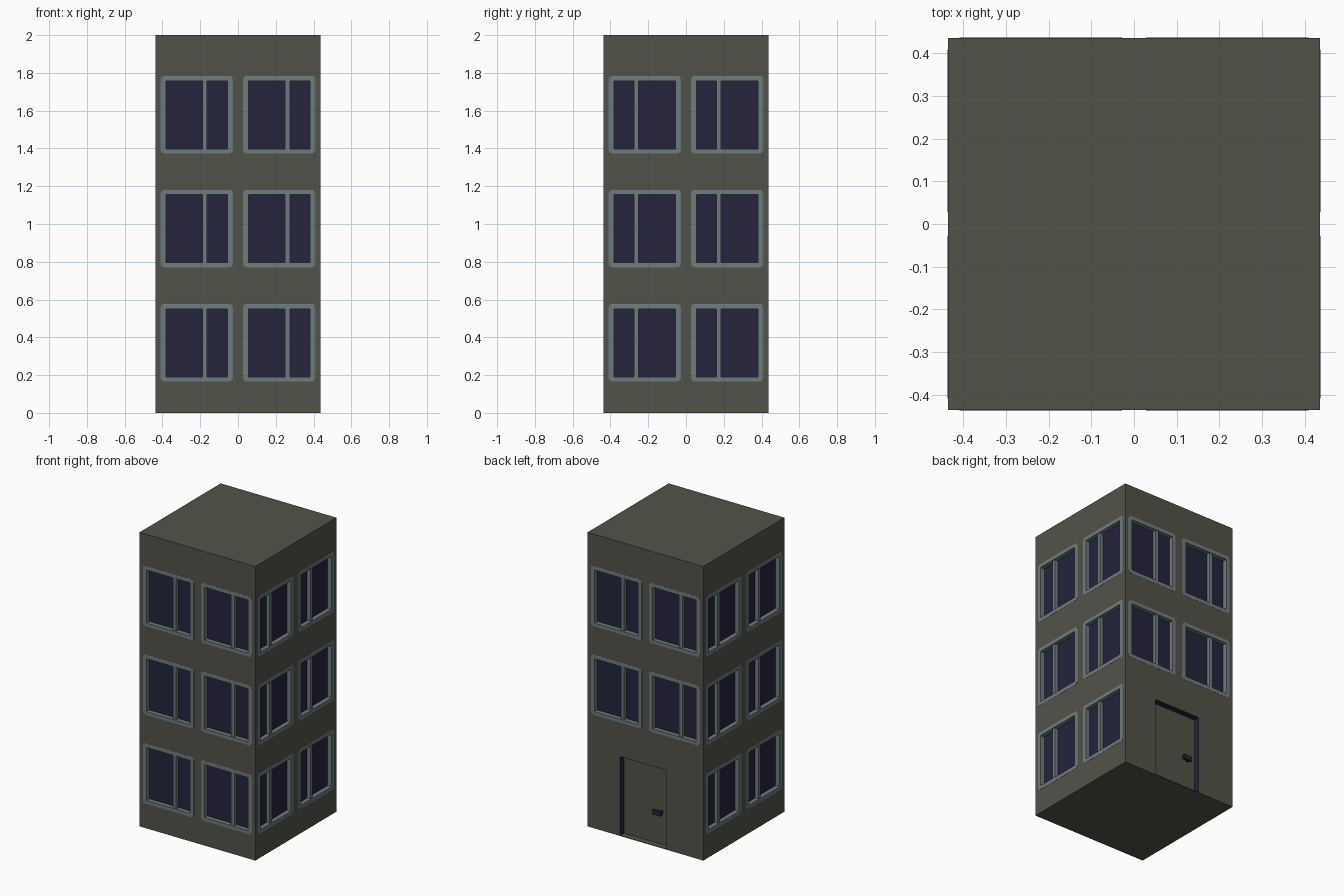
import bpy, bmesh, math
from mathutils import Matrix

if "Cube" in bpy.data.objects:
    bpy.data.objects.remove(bpy.data.objects["Cube"])

HALF = 0.4375          # outer half width, at the window frames
WALL = 0.4355          # wall surface, frames stand just proud of it
ROWS = (0.371, 0.975, 1.578)
COLS = (-0.2185, 0.2185)
DOOR = (-0.19, 0.16, 0.54)


def material(name, rgb):
    m = bpy.data.materials.new(name)
    m.diffuse_color = (*rgb, 1)
    m.use_nodes = True
    m.node_tree.nodes["Principled BSDF"].inputs["Base Color"].default_value = m.diffuse_color
    return m


WALL_M = material("wall_grey_brown", (0.086, 0.084, 0.066))
FRAME_M = material("frame_grey", (0.158, 0.2, 0.208))
GLASS_M = material("dark_navy", (0.018, 0.017, 0.046))


def side(k):
    return Matrix.Rotation(k * math.pi / 2, 4, 'Z')


def finish(bm, name, mats):
    me = bpy.data.meshes.new(name)
    bm.to_mesh(me)
    bm.free()
    for m in mats:
        me.materials.append(m)
    ob = bpy.data.objects.new(name, me)
    bpy.context.collection.objects.link(ob)
    return ob


def add_box(bm, x, y, z, mat=None):
    """Box between (low, high) pairs, then turned by mat."""
    m = Matrix.Translation(((x[0] + x[1]) / 2, (y[0] + y[1]) / 2, (z[0] + z[1]) / 2))
    m = m @ Matrix.Diagonal((x[1] - x[0], y[1] - y[0], z[1] - z[0], 1))
    bmesh.ops.create_cube(bm, size=1, matrix=(mat @ m) if mat else m)


def rounded_loop(bm, cx, cz, hw, hh, r, y):
    """Rounded rectangle facing -y, counter-clockwise."""
    verts = []
    for q, (sx, sz) in enumerate(((1, 1), (-1, 1), (-1, -1), (1, -1))):
        for i in range(4):
            a = (q + i / 3) * math.pi / 2
            verts.append(bm.verts.new((cx + sx * (hw - r) + r * math.cos(a), y,
                                       cz + sz * (hh - r) + r * math.sin(a))))
    return verts


def window(k, cx, cz, shift):
    bm = bmesh.new()
    # frame section: outer edge, face, inner reveal
    sections = ((0.191, 0.206, 0.018, 0.004), (0.191, 0.206, 0.018, 0.001),
                (0.189, 0.204, 0.017, 0.0), (0.164, 0.18, 0.003, 0.0),
                (0.164, 0.18, 0.003, 0.03))
    loops = [rounded_loop(bm, cx, cz, w, h, r, -HALF + d) for w, h, r, d in sections]
    for a, b in zip(loops, loops[1:]):
        for i in range(len(a)):
            j = (i + 1) % len(a)
            bm.faces.new((a[i], a[j], b[j], b[i]))
    # glass closes the back of the frame
    bm.faces.new(loops[-1]).material_index = 1
    # off-centre mullion
    u = cx + shift
    add_box(bm, (u - 0.012, u + 0.012), (-HALF + 0.006, -HALF + 0.031),
            (cz - 0.181, cz + 0.181))
    bm.transform(side(k))
    finish(bm, "window", (FRAME_M, GLASS_M))


# tower body
bm = bmesh.new()
add_box(bm, (-WALL, WALL), (-WALL, WALL), (0, 2))
body = finish(bm, "tower_body", (WALL_M, GLASS_M))

# openings for windows and door, collected in one cutter
cut = bmesh.new()
for k in range(4):
    for row, cz in enumerate(ROWS):
        if k == 2 and row == 0:
            continue
        for cx in COLS:
            add_box(cut, (cx - 0.172, cx + 0.172), (-0.5, -HALF + 0.035),
                    (cz - 0.188, cz + 0.188), side(k))
            window(k, cx, cz, 0.0435 if k % 2 == 0 else -0.0455)
add_box(cut, (DOOR[0], DOOR[1]), (-0.5, -HALF + 0.05), (0.004, DOOR[2]), side(2))
cutter = finish(cut, "opening_cutter", (WALL_M,))
cutter.hide_render = True

mod = body.modifiers.new("openings", 'BOOLEAN')
mod.operation = 'DIFFERENCE'
mod.solver = 'EXACT'
mod.object = cutter
bpy.context.view_layer.objects.active = body
body.select_set(True)
bpy.ops.object.modifier_apply(modifier=mod.name)
bpy.data.objects.remove(cutter)

# door jambs and lintel underside are navy
for p in body.data.polygons:
    c, n = p.center, p.normal
    in_door = c.y > 0.38 and abs(c.x) < 0.2 and 0.01 < c.z < 0.56
    p.material_index = 1 if in_door and abs(n.y) < 0.5 else 0

# door leaf
bm = bmesh.new()
add_box(bm, (DOOR[0] + 0.002, DOOR[1] - 0.002), (-HALF + 0.042, -HALF + 0.049),
        (0.005, DOOR[2] - 0.002), side(2))
finish(bm, "door", (WALL_M,))

# door handle: stem and lever
bm = bmesh.new()
add_box(bm, (0.085, 0.105), (-HALF + 0.02, -HALF + 0.043), (0.215, 0.235), side(2))
add_box(bm, (0.045, 0.11), (-HALF + 0.006, -HALF + 0.022), (0.21, 0.24), side(2))
finish(bm, "door_handle", (GLASS_M,))
